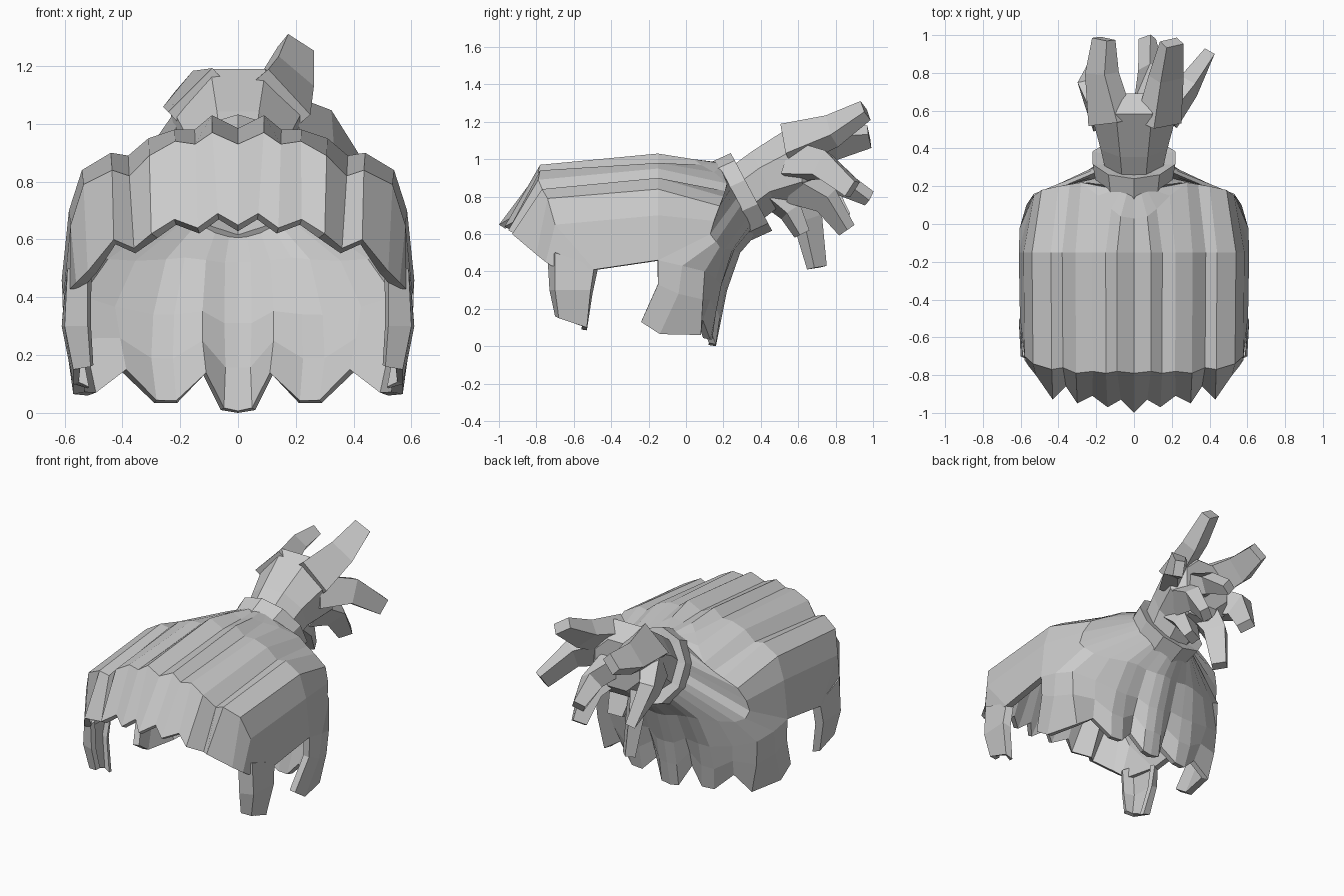
import bpy, bmesh
from math import sin, cos, radians
from mathutils import Vector


def finish(name, bm, mirror=False, thick=0):
    me = bpy.data.meshes.new(name)
    bm.to_mesh(me)
    bm.free()
    ob = bpy.data.objects.new(name, me)
    bpy.context.collection.objects.link(ob)
    if mirror:
        ob.modifiers.new("Mirror", 'MIRROR').merge_threshold = 0.002
    if thick:
        m = ob.modifiers.new("Solidify", 'SOLIDIFY')
        m.thickness, m.offset = thick, -1
    return ob


def loft(name, paths, closed=False, caps=False, **kw):
    """Skin a row of equal-length point paths."""
    bm = bmesh.new()
    rows = [[bm.verts.new(p) for p in path] for path in paths]
    n = len(rows[0])
    for a, b in zip(rows, rows[1:]):
        for j in range(n if closed else n - 1):
            k = (j + 1) % n
            bm.faces.new((a[j], a[k], b[k], b[j]))
    if caps:
        bm.faces.new(rows[0])
        bm.faces.new(rows[-1])
        bmesh.ops.recalc_face_normals(bm, faces=bm.faces)
    return finish(name, bm, **kw)


def ring_point(deg, cy, cz, rx, rz, lean=0.47):
    """Point on the leaning neck ring."""
    s = sin(radians(deg)) * rz
    return (rx * cos(radians(deg)), cy - lean * s, cz + (1 - lean ** 2) ** .5 * s)


def neck(deg):
    return ring_point(deg, .27, .79, .21, .22)


# Draped back: neck angle, front fold point, ridge x, shoulder z, back y and z, tip
back = [
    (90, (0, .03, .98), 0, .985, -.79, .93, (0, -1, .65)),
    (80, (.07, .04, 1.0), .09, 1.03, -.78, .97, (.07, -.93, .69)),
    (70, (.12, .08, .97), .15, .98, -.79, .93, (.14, -.97, .64)),
    (60, (.19, .15, .93), .22, .98, -.78, .94, (.22, -.91, .67)),
    (48, (.28, .22, .87), .31, .95, -.79, .89, (.3, -.95, .62)),
    (36, (.34, .21, .83), .38, .89, -.76, .82, (.36, -.86, .57)),
    (26, (.4, .2, .8), .44, .9, -.77, .84, (.43, -.93, .6)),
    (16, (.49, .18, .75), .54, .84, -.74, .79, (.52, -.8, .49)),
    (8, (.53, .15, .67), .585, .7, -.7, .65, (.56, -.75, .45)),
    (0, (.54, .13, .6), .61, .46, -.49, .41, (.58, -.72, .43)),
]
loft("draped_back",
     [[neck(a), f, (x, -.15, zs), (x * .99, yb, zb), tip]
      for a, f, x, zs, yb, zb, tip in back], mirror=True, thick=.04)

# Front apron with scalloped hem, wrapping round to the front leg flaps
apron = [
    [neck(0), (.54, .13, .6), (.61, -.15, .46), (.605, -.15, .33), (.57, -.24, .13)],
    [neck(-12), (.53, .16, .56), (.605, -.02, .43), (.6, -.04, .28), (.57, -.14, .065)],
    [neck(-22), (.47, .18, .53), (.57, .1, .4), (.56, .09, .25), (.52, .08, .06)],
    [neck(-34), (.37, .21, .52), (.44, .16, .36), (.42, .13, .25), (.4, .09, .14)],
    [neck(-46), (.26, .25, .52), (.3, .19, .33), (.31, .16, .18), (.29, .13, .035)],
    [neck(-54), (.19, .26, .52), (.22, .19, .33), (.22, .16, .18), (.21, .14, .035)],
    [neck(-66), (.12, .26, .51), (.13, .19, .34), (.13, .15, .24), (.12, .11, .13)],
    [neck(-80), (.055, .28, .5), (.06, .21, .3), (.06, .18, .15), (.06, .16, .01)],
    [neck(-90), (0, .29, .5), (0, .22, .3), (0, .19, .15), (0, .16, 0)],
]
loft("front_apron", apron, mirror=True, thick=.04)

# Rear leg flaps, folded round behind
loft("rear_leg_flaps", [
    [(.52, -.74, .47), (.52, -.73, .3), (.51, -.7, .16)],
    [(.59, -.7, .5), (.6, -.7, .3), (.57, -.68, .15)],
    [(.6, -.49, .43), (.61, -.51, .3), (.57, -.53, .1)],
    [(.56, -.47, .42), (.56, -.5, .28), (.52, -.53, .085)],
], mirror=True, thick=.03)

# Collar band
N = 10
collar = [(.24, .775, .21, .235), (.35, .825, .23, .235), (.34, .825, .15, .17), (.24, .775, .16, .18)]
loft("collar", [[ring_point(360 * i / N + 18, *c) for c in collar] for i in range(N + 1)], closed=True)

# Flared tuft rising out of the collar
tuft = [(.3, .8, .16, .18, .45), (.42, .89, .19, .18, .4),
        (.61, .97, .25, .24, .12), (.69, .96, .17, .16, 0)]
loft("tuft", [[ring_point(45 * i + 22.5, *t) for i in range(8)] for t in tuft],
     closed=True, caps=True)


def prong(name, pts, w, t):
    """Bent, tapering four-sided prong."""
    pts = [Vector(p) for p in pts]
    rows = []
    for i, p in enumerate(pts):
        d = (pts[min(i + 1, 2)] - pts[max(i - 1, 0)]).normalized()
        out = Vector((p.x, 0, p.z - .95)).normalized()
        side = d.cross(out).normalized()
        up = side.cross(d)
        k = (1.2, .9, .6)[i]
        rows.append([p + side * (w * k * a) + up * (t * k * b)
                     for a, b in ((-1, -1), (1, -1), (1, 1), (-1, 1))])
    loft(name, rows, closed=True, caps=True)


# Prongs splaying from the tuft
prong("top_prong_right", [(.13, .54, 1.07), (.17, .78, 1.15), (.2, .96, 1.26)], .09, .055)
prong("top_prong_left", [(-.12, .54, 1.07), (-.17, .8, 1.09), (-.16, .98, 1.12)], .09, .055)
prong("side_prong_right", [(.16, .57, .99), (.29, .73, .97), (.39, .89, .84)], .08, .05)
prong("side_prong_left", [(-.16, .55, .95), (-.24, .71, .88), (-.19, .83, .68)], .08, .05)
prong("middle_prong", [(.06, .62, .95), (.09, .82, .88), (.07, .98, .79)], .06, .05)
prong("low_prong_right", [(.12, .58, .86), (.15, .75, .78), (.15, .86, .62)], .07, .05)
prong("low_prong_left", [(-.08, .56, .86), (-.1, .65, .68), (-.09, .7, .42)], .075, .05)
prong("chin_prong", [(.04, .46, .82), (.06, .56, .72), (.06, .62, .6)], .075, .05)
